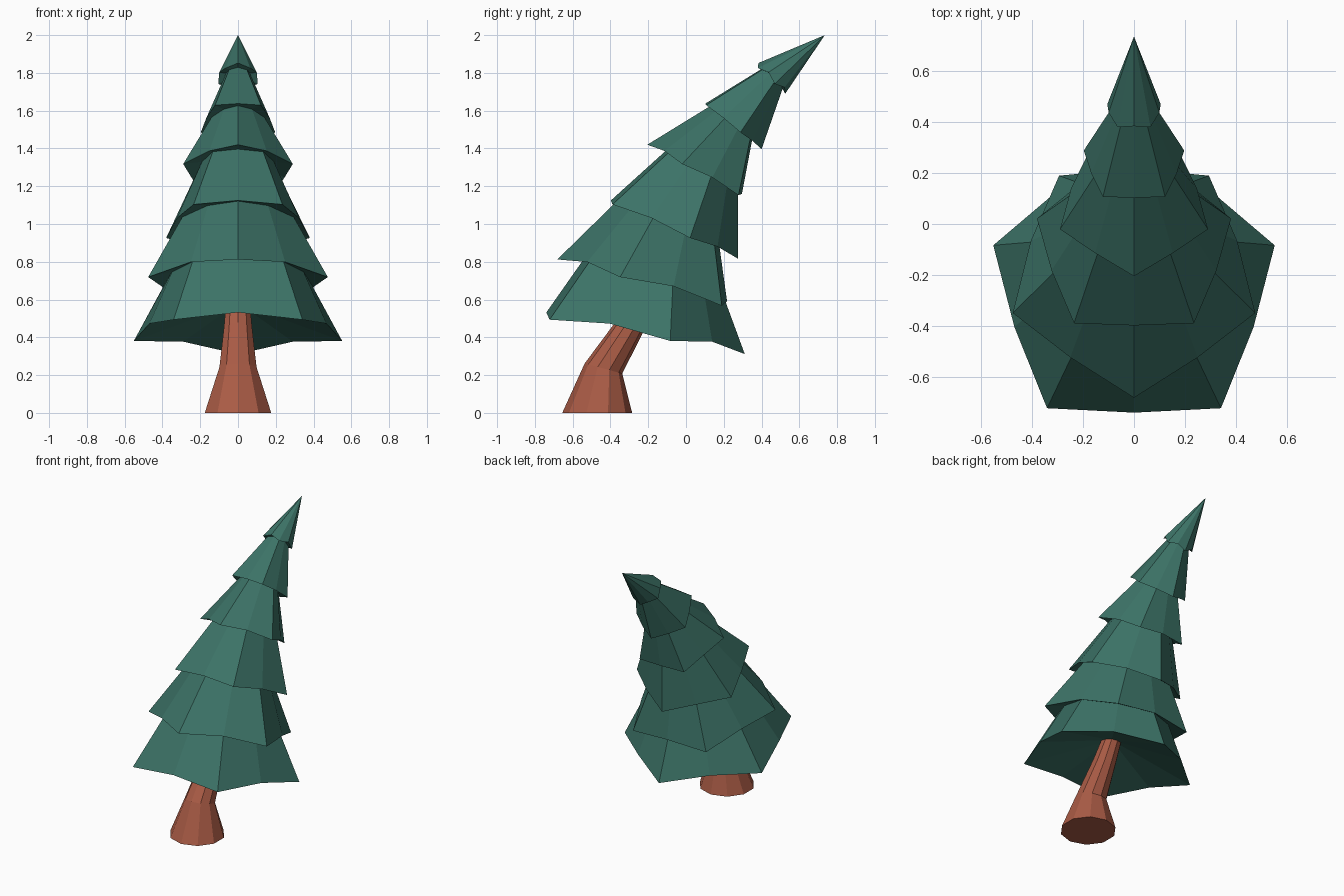
import bpy, bmesh
from math import sin, cos, pi, radians
from mathutils import Vector

if "Cube" in bpy.data.objects:
    bpy.data.objects.remove(bpy.data.objects["Cube"])


def material(name, color):
    m = bpy.data.materials.new(name)
    m.diffuse_color = (*color, 1)
    m.use_nodes = True
    m.node_tree.nodes["Principled BSDF"].inputs["Base Color"].default_value = m.diffuse_color
    return m


green = material("needles", (0.045, 0.17, 0.135))
brown = material("bark", (0.40, 0.105, 0.06))


def ring(bm, y, z, tilt, r, start=pi / 2, mid=1.0, lift=0.0):
    """Ten-sided ring leaning toward +y; every second point is drawn in and lifted."""
    t = radians(tilt)
    u, v, n = Vector((1, 0, 0)), Vector((0, cos(t), -sin(t))), Vector((0, sin(t), cos(t)))
    pts = []
    for i in range(10):
        a = start + i * pi / 5
        k = mid if i % 2 else 1.0
        h = lift * r if i % 2 else 0.0
        p = Vector((0, y, z)) + (u * cos(a) + v * sin(a)) * r * k + n * h
        pts.append(bm.verts.new(p))
    return pts


def bridge(bm, a, b):
    for i in range(10):
        j = (i + 1) % 10
        bm.faces.new((a[i], a[j], b[j], b[i]))


def fan(bm, pts, co):
    tip = bm.verts.new(co)
    for i in range(10):
        bm.faces.new((pts[i], pts[(i + 1) % 10], tip))


def finish(bm, name, mat):
    me = bpy.data.meshes.new(name)
    bm.to_mesh(me)
    bm.free()
    me.materials.append(mat)
    bpy.context.collection.objects.link(bpy.data.objects.new(name, me))


# Trunk: flared foot bending into the lean
bm = bmesh.new()
rings = [ring(bm, *p) for p in ((-0.47, 0.0, 0, 0.185), (-0.437, 0.235, 15, 0.103),
                                (-0.305, 0.445, 25, 0.078), (-0.19, 0.65, 25, 0.06))]
for lo, hi in zip(rings, rings[1:]):
    bridge(bm, lo, hi)
bm.faces.new(rings[0][::-1])
bm.faces.new(rings[-1])
finish(bm, "trunk", brown)

# Branch tiers: y, z, tilt, rim radius, radius where it meets the next tier, rim lift
tiers = [(-0.26, 0.412, 10, 0.58, 0.43, 0.06),
         (-0.20, 0.677, 15.7, 0.50, 0.325, 0.06),
         (-0.092, 0.975, 23.4, 0.40, 0.24, 0.04),
         (0.062, 1.272, 29, 0.305, 0.155, 0.05),
         (0.238, 1.525, 38.4, 0.207, 0.085, 0.02),
         (0.445, 1.765, 43, 0.11, 0.0, 0.2)]
for i, (y, z, tilt, r, r_top, lift) in enumerate(tiers):
    bm = bmesh.new()
    start = -pi / 2 if i in (1, 3) else pi / 2   # five-pointed rims alternate
    rim = ring(bm, y, z, tilt, r, start, 0.95 if i == 5 else 0.85, lift)
    if i < 5:
        ny, nz, nt = tiers[i + 1][:3]
        k = 1.2                                  # tuck up inside the next tier
        top = ring(bm, y + (ny - y) * k, z + (nz - z) * k, nt,
                   r + (r_top - r) * k, start, 0.88, 0.04)
        bridge(bm, rim, top)
    else:
        fan(bm, rim, (0, 0.735, 2.0))
    # Hollow underside rising to the middle
    t, d = radians(tilt), 0.3 * r
    fan(bm, rim[::-1], (0, y + sin(t) * d, z + cos(t) * d))
    finish(bm, "treetop" if i == 5 else f"branch_tier_{i + 1}", green)
